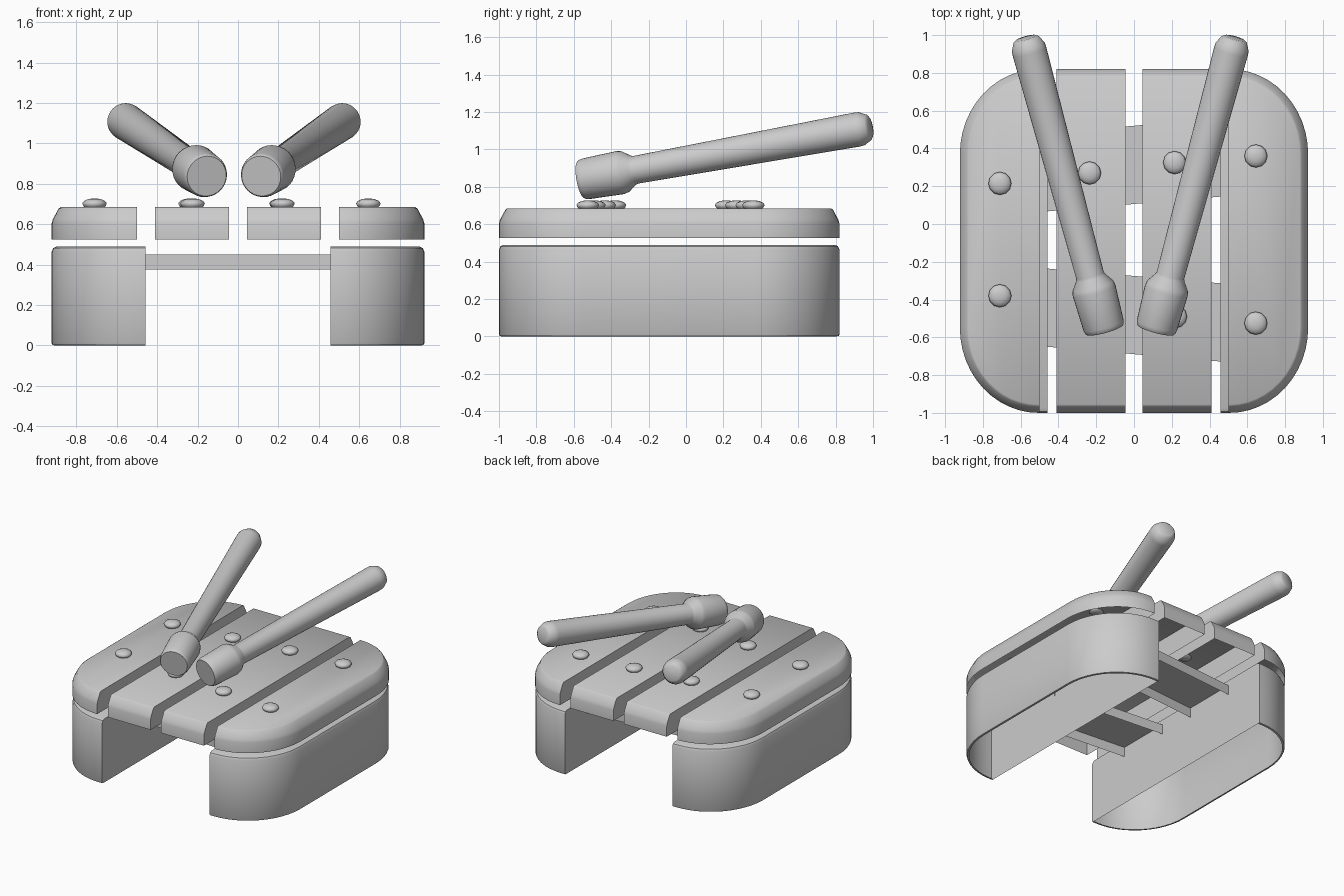
import bpy, bmesh, math
from mathutils import Vector

if "Cube" in bpy.data.objects:
    bpy.data.objects.remove(bpy.data.objects["Cube"])

grey = bpy.data.materials.new("plain_grey")
grey.diffuse_color = (0.6, 0.6, 0.6, 1)
grey.use_nodes = True
grey.node_tree.nodes["Principled BSDF"].inputs["Base Color"].default_value = grey.diffuse_color

Y0, Y1 = -1.0, 0.82      # front and back of the deck


def finish(name, bm, angle=35):
    bmesh.ops.recalc_face_normals(bm, faces=bm.faces)
    me = bpy.data.meshes.new(name)
    bm.to_mesh(me)
    bm.free()
    me.materials.append(grey)
    ob = bpy.data.objects.new(name, me)
    bpy.context.collection.objects.link(ob)
    bpy.ops.object.select_all(action='DESELECT')
    ob.select_set(True)
    bpy.context.view_layer.objects.active = ob
    bpy.ops.object.shade_smooth_by_angle(angle=math.radians(angle))
    return ob


def loft(name, rings, angle=35, closed=True):
    """Skin a stack of closed rings; the first end may stay open."""
    bm = bmesh.new()
    loops = [[bm.verts.new(p) for p in ring] for ring in rings]
    n = len(loops[0])
    for a, b in zip(loops, loops[1:]):
        for i in range(n):
            j = (i + 1) % n
            bm.faces.new((a[i], a[j], b[j], b[i]))
    if closed:
        bm.faces.new(loops[0])
    bm.faces.new(loops[-1])
    return finish(name, bm, angle)


def d_ring(side, xi, xo, z, inset=0.0, rx=0.43, ry=0.45, steps=12):
    """Straight inner edge, two rounded outer corners."""
    xo -= inset
    lo, hi = Y0 + inset, Y1 - inset
    rx, ry = min(rx, xo + inset - xi - 0.004) - inset, ry - inset
    pts = [(xi, lo)]
    for k in range(steps + 1):
        a = math.pi / 2 * k / steps
        pts.append((xo - rx + rx * math.sin(a), lo + ry - ry * math.cos(a)))
    for k in range(steps + 1):
        a = math.pi / 2 * k / steps
        pts.append((xo - rx + rx * math.cos(a), hi - ry + ry * math.sin(a)))
    pts.append((xi, hi))
    return [(side * x, y, z) for x, y in pts]


PLANK = [(0, 0.525), (0, 0.605), (0.006, 0.625), (0.034, 0.677), (0.045, 0.685)]
FOOT = [(0.018, 0), (0.004, 0.002), (0, 0.01), (0, 0.465), (0.008, 0.482), (0.025, 0.49)]

for side, word in ((-1, "left"), (1, "right")):
    # thin-walled foot, open underneath
    loft(word + "_foot",
         [d_ring(side, 0.458, 0.922, z, inset) for inset, z in FOOT], closed=False)

    # rounded outer plank, open underneath
    loft(word + "_outer_plank",
         [d_ring(side, 0.5, 0.922, z, inset) for inset, z in PLANK], 50, False)

    # straight inner plank, softened at its ends, open underneath
    loft(word + "_inner_plank",
         [[(side * x, y, z) for x, y in ((0.045, Y0 + i), (0.41, Y0 + i),
                                         (0.41, Y1 - i), (0.045, Y1 - i))]
          for i, z in PLANK], 50, False)

# slightly skewed cross boards joining the feet, open underneath
for name, yc, slope in (("back_cross_board", 0.313, 0.085),
                        ("front_cross_board", -0.482, -0.085)):
    loft(name, [[(x, yc + slope * x + dy, z)
                 for x, dy in ((-0.46, -0.207), (0.46, -0.207), (0.46, 0.207), (-0.46, 0.207))]
                for z in (0.375, 0.45)], closed=False)

# flattened round pegs
for i, (x, y) in enumerate(((-0.71, 0.215), (-0.235, 0.27), (0.215, 0.325), (0.645, 0.36),
                            (-0.71, -0.38), (-0.225, -0.435), (0.22, -0.49), (0.645, -0.525))):
    loft(f"peg_{i + 1}",
         [[(x + r * math.cos(a), y + r * math.sin(a), z)
           for a in (2 * math.pi * k / 12 for k in range(12))]
          for z, r in ((0.675, 0.04), (0.69, 0.055), (0.703, 0.061),
                       (0.715, 0.052), (0.724, 0.032), (0.727, 0.012))], 60)

# mallets: distance along the axis, radius
PROFILE = [(0, 0.1), (0.008, 0.106), (0.025, 0.11), (0.22, 0.117), (0.245, 0.111),
           (0.29, 0.08), (0.305, 0.075), (1.55, 0.092), (1.575, 0.09), (1.615, 0.07),
           (1.625, 0.055)]
for side, word in ((-1, "left"), (1, "right")):
    start = Vector((-0.02 + side * 0.135, -0.56, 0.838))
    end = Vector((-0.02 + side * 0.55, 0.975, 1.117))
    axis = (end - start).normalized()
    u = axis.cross(Vector((0, 0, 1))).normalized()
    w = u.cross(axis)
    loft(word + "_mallet",
         [[start + axis * s + (u * math.cos(a) + w * math.sin(a)) * r
           for a in (2 * math.pi * k / 32 for k in range(32))]
          for s, r in PROFILE], 50)
